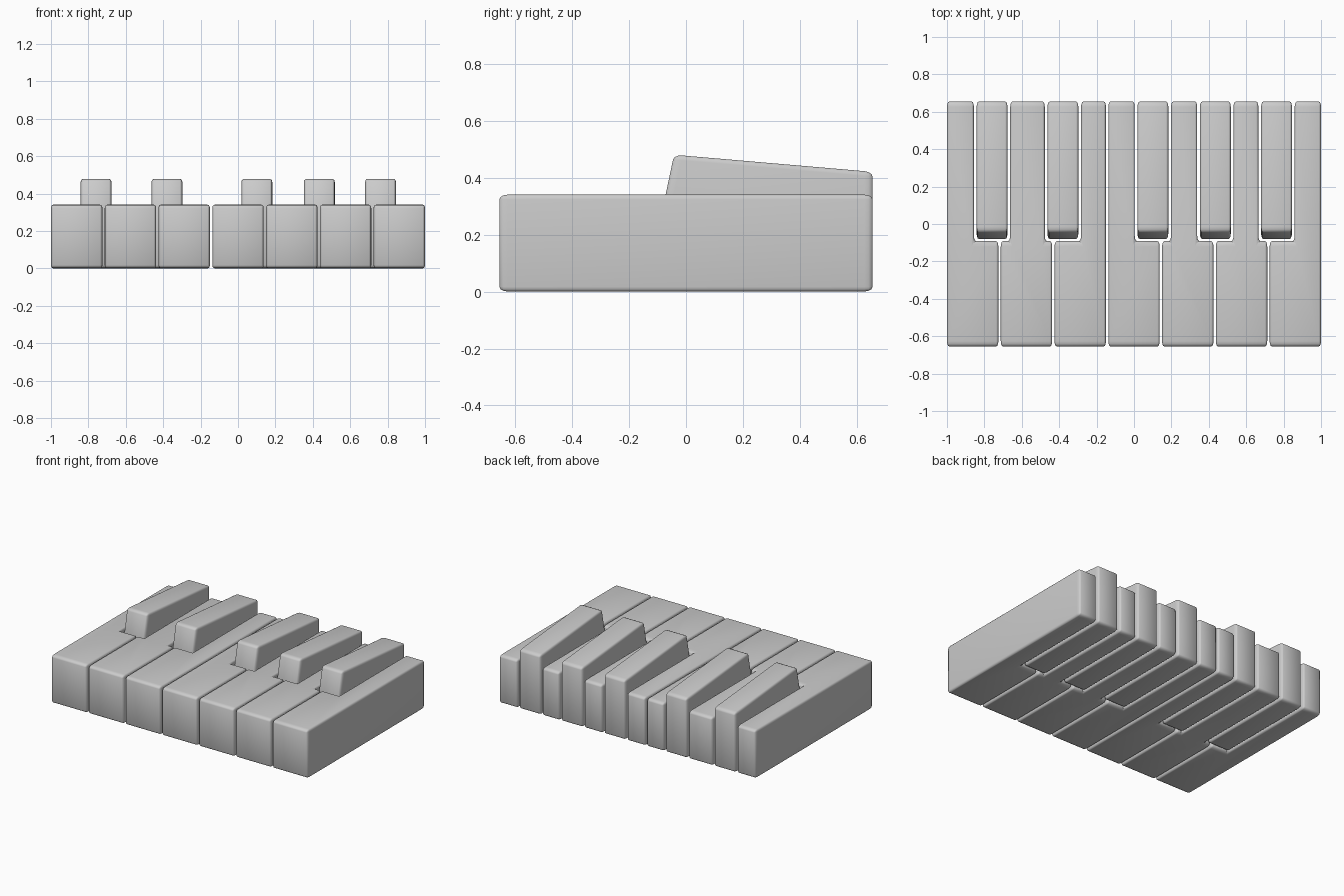
import bpy, bmesh, math
from mathutils import Vector

if "Cube" in bpy.data.objects:
    bpy.data.objects.remove(bpy.data.objects["Cube"])

grey = bpy.data.materials.new("key_grey")
grey.diffuse_color = (0.6, 0.6, 0.6, 1)
grey.use_nodes = True
grey.node_tree.nodes["Principled BSDF"].inputs["Base Color"].default_value = grey.diffuse_color

# edge rounding is stretched along the key: (x, y, z) proportions
STRETCH = Vector((1.0, 2.4, 1.4))
BEVEL = 0.012


def make_key(name, profile, extrude):
    """Extrude a closed 3D profile along a vector and round its edges."""
    bm = bmesh.new()
    face = bm.faces.new([bm.verts.new(p) for p in profile])
    res = bmesh.ops.extrude_face_region(bm, geom=[face], use_keep_orig=True)
    top = [v for v in res["geom"] if isinstance(v, bmesh.types.BMVert)]
    bmesh.ops.translate(bm, verts=top, vec=extrude)
    bmesh.ops.recalc_face_normals(bm, faces=bm.faces)
    bmesh.ops.scale(bm, verts=bm.verts, vec=[1 / s for s in STRETCH])
    bm.normal_update()
    edges = [e for e in bm.edges if e.calc_face_angle(0) > math.radians(30)]
    bmesh.ops.bevel(bm, geom=edges, offset=BEVEL, segments=3, profile=0.5,
                    affect='EDGES', clamp_overlap=True)
    bmesh.ops.scale(bm, verts=bm.verts, vec=STRETCH)
    bmesh.ops.recalc_face_normals(bm, faces=bm.faces)
    me = bpy.data.meshes.new(name)
    bm.to_mesh(me)
    bm.free()
    me.materials.append(grey)
    ob = bpy.data.objects.new(name, me)
    bpy.context.collection.objects.link(ob)
    bpy.ops.object.select_all(action='DESELECT')
    ob.select_set(True)
    bpy.context.view_layer.objects.active = ob
    bpy.ops.object.shade_smooth_by_angle(angle=math.radians(35))


# raised keys: centres, half width and the clearance cut into the long keys
raised = [-0.759, -0.380, 0.101, 0.435, 0.762]
HALF, NOTCH, NOTCH_Y = 0.0825, 0.097, -0.092
side = [(-0.08, 0.0), (-0.08, 0.30), (-0.042, 0.48), (0.655, 0.42), (0.655, 0.0)]
for i, c in enumerate(raised):
    make_key(f"raised_key_{i + 1}", [(c - HALF, y, z) for y, z in side],
             (2 * HALF, 0, 0))

# long keys: notched where a raised key overlaps their left or right edge
PITCH, WIDTH, DEPTH, HEIGHT = 0.2875, 0.275, 0.655, 0.34
for i in range(7):
    x0 = -1 + i * PITCH
    x1 = x0 + WIDTH
    left = next((c + NOTCH for c in raised if c - NOTCH < x0 < c + NOTCH), None)
    right = next((c - NOTCH for c in raised if c - NOTCH < x1 < c + NOTCH), None)
    pts = [(x0, -DEPTH), (x1, -DEPTH)]
    pts += [(x1, DEPTH)] if right is None else [(x1, NOTCH_Y), (right, NOTCH_Y), (right, DEPTH)]
    pts += [(x0, DEPTH)] if left is None else [(left, DEPTH), (left, NOTCH_Y), (x0, NOTCH_Y)]
    make_key(f"long_key_{i + 1}", [(x, y, 0) for x, y in pts], (0, 0, HEIGHT))
